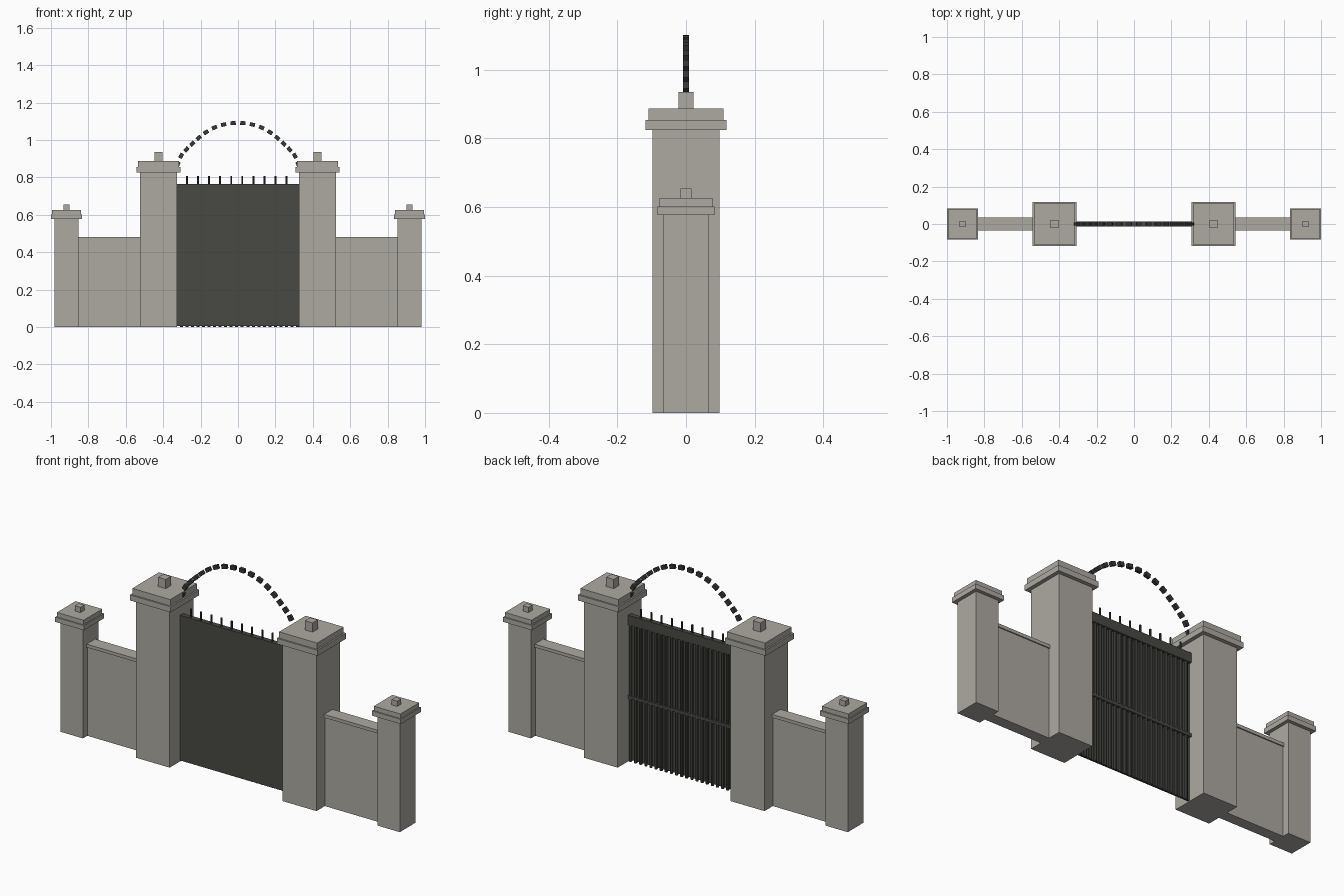
import bpy, bmesh, math
from mathutils import Matrix, Vector

if "Cube" in bpy.data.objects:
    bpy.data.objects.remove(bpy.data.objects["Cube"])


def material(name, rgb):
    m = bpy.data.materials.new(name)
    m.diffuse_color = (*rgb, 1)
    m.use_nodes = True
    m.node_tree.nodes["Principled BSDF"].inputs["Base Color"].default_value = m.diffuse_color
    return m


STONE = material("stone", (0.42, 0.40, 0.36))
IRON = material("iron", (0.065, 0.067, 0.058))
DARK = material("dark_iron", (0.04, 0.04, 0.04))


def finish(name, bm, mat):
    me = bpy.data.meshes.new(name)
    bm.to_mesh(me)
    bm.free()
    me.materials.append(mat)
    ob = bpy.data.objects.new(name, me)
    bpy.context.collection.objects.link(ob)
    return ob


def add_box(bm, x0, x1, y0, y1, z0, z1):
    mat = Matrix.Translation(((x0 + x1) / 2, (y0 + y1) / 2, (z0 + z1) / 2))
    bmesh.ops.create_cube(bm, size=1, matrix=mat @ Matrix.Diagonal((x1 - x0, y1 - y0, z1 - z0, 1)))


def box(name, *dims, mat=STONE):
    bm = bmesh.new()
    add_box(bm, *dims)
    return finish(name, bm, mat)


def pillar(name, x, tiers):
    # stacked square tiers: (part, half width, bottom, top)
    for part, h, z0, z1 in tiers:
        box(f"{name}_{part}", x - h, x + h, -h, h, z0, z1)


MAIN = [("shaft", 0.098, 0, 0.825), ("cap_lower", 0.118, 0.825, 0.854),
        ("cap_upper", 0.110, 0.854, 0.887), ("finial", 0.022, 0.887, 0.935)]
END = [("shaft", 0.065, 0, 0.577), ("cap_lower", 0.083, 0.577, 0.602),
       ("cap_upper", 0.077, 0.602, 0.626), ("finial", 0.016, 0.626, 0.654)]

# pillars and side walls
for side, s in (("left", -1), ("right", 1)):
    pillar(f"{side}_main_pillar", s * 0.425, MAIN)
    pillar(f"{side}_end_pillar", s * 0.917, END)
    a, b = sorted((s * 0.522, s * 0.853))
    box(f"{side}_wall", a, b, -0.029, 0.029, 0, 0.465)
    box(f"{side}_wall_coping", a, b, -0.035, 0.035, 0.465, 0.482)

# gate panel with rails
W = 0.328
box("gate_panel", -W, W, -0.012, -0.002, 0.005, 0.72, mat=IRON)
box("gate_top_rail", -W, W, -0.013, 0.013, 0.715, 0.765, mat=IRON)
box("gate_middle_rail", -W, W, -0.004, 0.012, 0.33, 0.346, mat=IRON)

# vertical bars at the back, every second one carries a spike
bars, spikes = bmesh.new(), bmesh.new()


def add_rod(bm, x, y, r, z0, z1):
    bmesh.ops.create_cone(bm, cap_ends=True, segments=8, radius1=r, radius2=r, depth=z1 - z0,
                          matrix=Matrix.Translation((x, y, (z0 + z1) / 2)))


for i in range(22):
    x = -0.303 + 0.0296 * i
    add_rod(bars, min(x, 0.32), 0.003, 0.008, 0, 0.72)
for i in range(10):
    add_rod(spikes, -0.273 + 0.0592 * i, 0, 0.005, 0.76, 0.808)
finish("gate_bars", bars, IRON)
finish("gate_spikes", spikes, DARK)

# arch of small blocks, mirrored across the centre
half = [(0.026, 1.090), (0.077, 1.082), (0.126, 1.066), (0.171, 1.041), (0.210, 1.011),
        (0.244, 0.980), (0.276, 0.949), (0.304, 0.915), (0.322, 0.870)]
path = [(-x, z) for x, z in reversed(half)] + half
links = bmesh.new()
for i, (x, z) in enumerate(path):
    p, q = path[max(i - 1, 0)], path[min(i + 1, len(path) - 1)]
    angle = math.atan2(q[1] - p[1], q[0] - p[0])
    m = Matrix.Translation((x, 0, z)) @ Matrix.Rotation(-angle, 4, 'Y')
    bmesh.ops.create_cube(links, size=1, matrix=m @ Matrix.Diagonal((0.028, 0.017, 0.021, 1)))
finish("arch_blocks", links, DARK)
